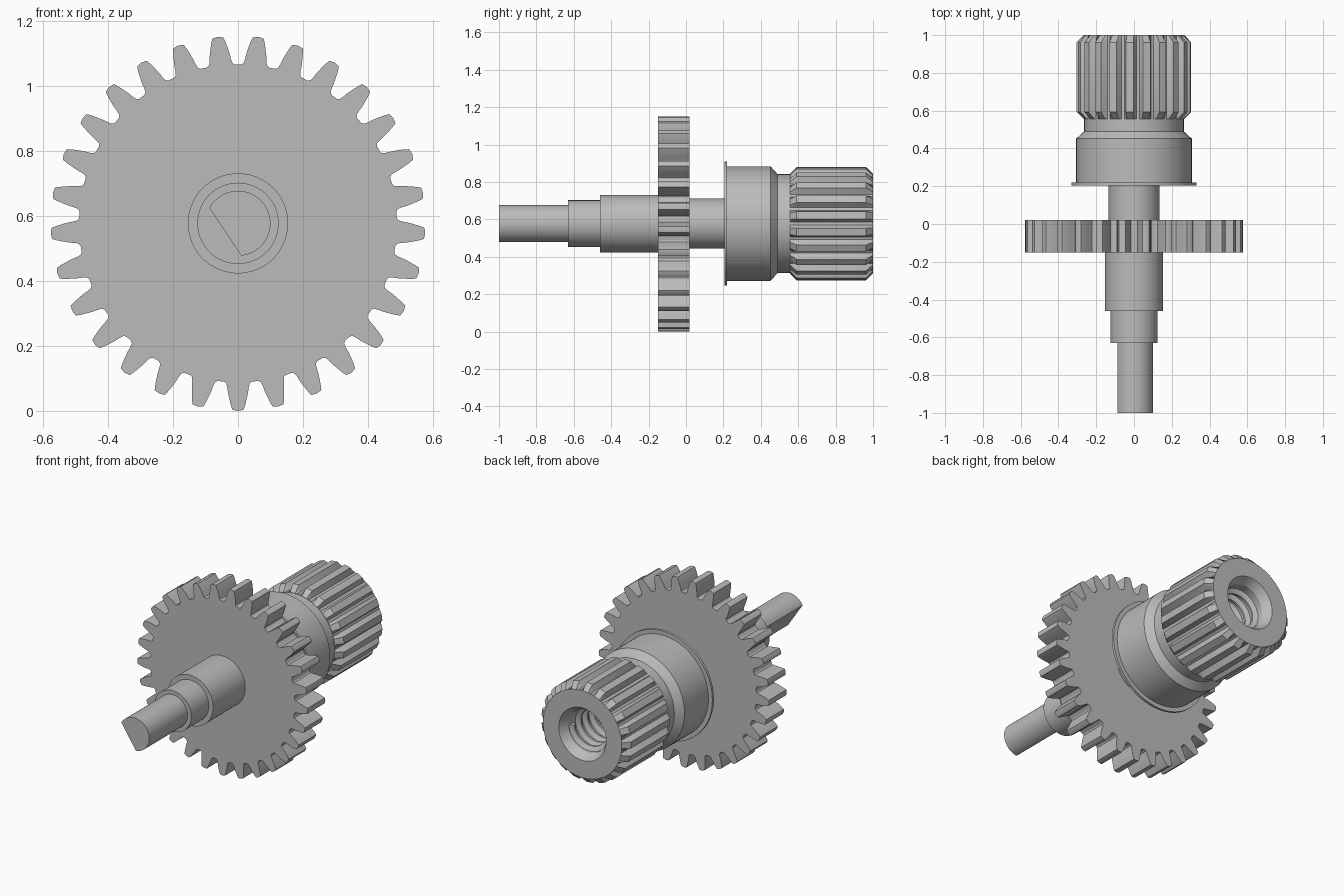
import bpy
import bmesh
from math import cos, sin, tau, pi, radians, atan2, acos

cube = bpy.data.objects.get("Cube")
if cube:
    bpy.data.objects.remove(cube, do_unlink=True)

AXIS_Z = 0.577   # height of the shaft axis
SEGMENTS = 84

steel = bpy.data.materials.new("grey steel")
steel.use_nodes = True
grey = (0.5, 0.5, 0.5, 1)
steel.diffuse_color = grey
steel.node_tree.nodes["Principled BSDF"].inputs["Base Color"].default_value = grey


def polar(r, a, y):
    return (r * cos(a), y, AXIS_Z + r * sin(a))


def circle(r, y, angles=None):
    angles = angles or [tau * i / SEGMENTS for i in range(SEGMENTS)]
    return [polar(r, a, y) for a in angles]


def loft(name, rings):
    """Skin a list of equal-sized rings and cap both ends."""
    bm = bmesh.new()
    loops = [[bm.verts.new(p) for p in ring] for ring in rings]
    for a, b in zip(loops, loops[1:]):
        for i in range(len(a)):
            j = (i + 1) % len(a)
            bm.faces.new((a[i], a[j], b[j], b[i]))
    bm.faces.new(loops[0])
    bm.faces.new(loops[-1])
    bmesh.ops.recalc_face_normals(bm, faces=bm.faces)
    mesh = bpy.data.meshes.new(name)
    bm.to_mesh(mesh)
    bm.free()
    mesh.materials.append(steel)
    obj = bpy.data.objects.new(name, mesh)
    bpy.context.collection.objects.link(obj)
    bpy.ops.object.select_all(action='DESELECT')
    obj.select_set(True)
    bpy.context.view_layer.objects.active = obj
    bpy.ops.object.shade_smooth_by_angle(angle=radians(28))
    return obj


def turned(name, profile):
    """Turned part from (y, radius) steps."""
    return loft(name, [circle(r, y) for y, r in profile])


# Stepped shaft in front of and behind the gear
turned("stepped_shaft", [(-0.63, 0.125), (-0.46, 0.125), (-0.46, 0.154),
                         (-0.1, 0.154), (-0.1, 0.134), (0.21, 0.134)])

# D-shaped shaft end with its flat facing lower left
R_END, FLAT = 0.1, 0.047
flat_dir = atan2(-0.555, -0.83)
half = acos(FLAT / R_END)
arc = [flat_dir + half + (tau - 2 * half) * i / 48 for i in range(49)]
loft("d_shaft_end", [circle(R_END, y, arc) for y in (-1.0, -0.63)])

# Spur gear: half-tooth as (radius, half width), mirrored for each tooth
TEETH = 29
flank = [(0.489, 0.043), (0.494, 0.036), (0.506, 0.033), (0.522, 0.031),
         (0.54, 0.027), (0.56, 0.022), (0.574, 0.017)]
tooth = [(r, -w / r) for r, w in flank] + [(0.577, 0)]
tooth += [(r, w / r) for r, w in reversed(flank)]
outline = [(r, -pi / 2 + tau * k / TEETH + a) for k in range(TEETH) for r, a in tooth]
loft("spur_gear", [[polar(r, a, y) for r, a in outline] for y in (-0.15, 0.02)])

# Flanged collar and neck
turned("flanged_collar", [(0.205, 0.332), (0.22, 0.332), (0.22, 0.306),
                          (0.452, 0.306), (0.49, 0.264), (0.57, 0.264)])

# Splined head with chamfered ends and a countersunk bore
SPLINES, ROOT, TIP, BORE = 21, 0.266, 0.304, 0.13
pitch = tau / SPLINES
spline = [((k + f) * pitch, r) for k in range(SPLINES)
          for f, r in ((-0.1, ROOT), (0.1, ROOT), (0.28, TIP), (0.72, TIP))]
angles = [a for a, r in spline]


def spline_ring(y):
    return [polar(r, a, y) for a, r in spline]


loft("splined_head", [
    circle(ROOT, 0.555, angles), spline_ring(0.592), spline_ring(0.962),
    circle(ROOT, 1.0, angles), circle(0.16, 1.0, angles),
    circle(BORE, 0.95, angles), circle(BORE, 0.58, angles)])

# Internal screw thread
TURNS, STEPS, LEAD = 5, 40, 0.064
thread = []
for i in range(TURNS * STEPS + 1):
    a, y = tau * i / STEPS, 0.605 + LEAD * i / STEPS
    thread.append([polar(BORE + 0.003, a, y - 0.022), polar(0.104, a, y - 0.006),
                   polar(0.104, a, y + 0.006), polar(BORE + 0.003, a, y + 0.022)])
loft("bore_thread", thread)
